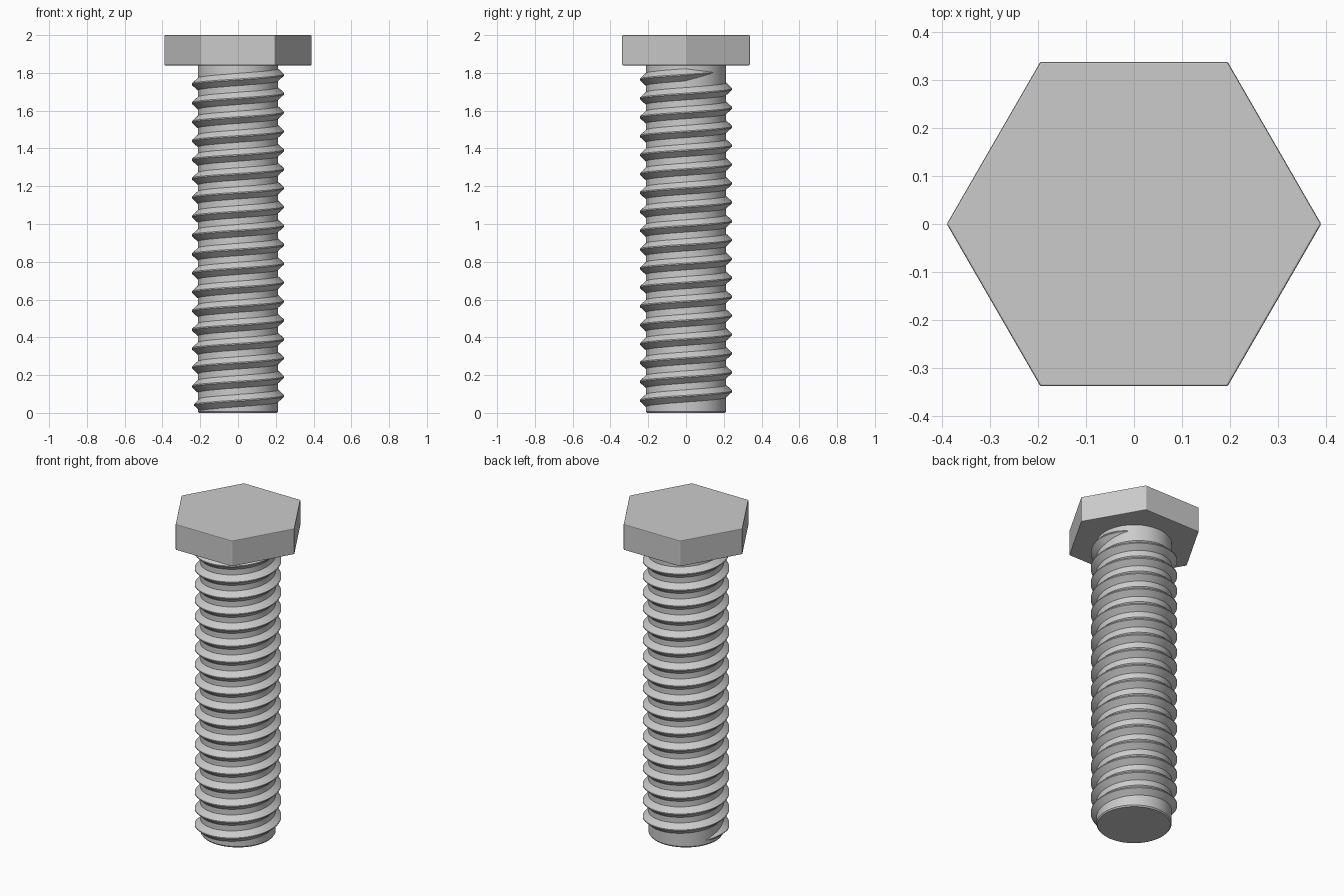
import bpy, bmesh, math

cube = bpy.data.objects.get("Cube")
if cube:
    bpy.data.objects.remove(cube, do_unlink=True)

HEAD_BASE, TOP = 1.84, 2.0
CORE, CREST, PITCH = 0.213, 0.245, 0.1
STEPS = 64


def add_object(name, bm):
    bmesh.ops.recalc_face_normals(bm, faces=bm.faces)
    mesh = bpy.data.meshes.new(name)
    bm.to_mesh(mesh)
    bm.free()
    obj = bpy.data.objects.new(name, mesh)
    bpy.context.collection.objects.link(obj)
    return obj


def smooth(obj, degrees):
    bpy.ops.object.select_all(action='DESELECT')
    obj.select_set(True)
    bpy.context.view_layer.objects.active = obj
    bpy.ops.object.shade_smooth_by_angle(angle=math.radians(degrees))


# Hexagonal head with corners on the x axis and softened edges
bm = bmesh.new()
ring = [bm.verts.new((0.39 * math.cos(i * math.tau / 6),
                      0.39 * math.sin(i * math.tau / 6), HEAD_BASE)) for i in range(6)]
base = bm.faces.new(ring)
top = bmesh.ops.extrude_face_region(bm, geom=[base], use_keep_orig=True)
bmesh.ops.translate(bm, vec=(0, 0, TOP - HEAD_BASE),
                    verts=[v for v in top["geom"] if isinstance(v, bmesh.types.BMVert)])
head = add_object("hex_head", bm)
bevel = head.modifiers.new("soft_edges", 'BEVEL')
bevel.width = 0.004
bevel.segments = 2

# Shank: lathed core with a slight chamfer at the tip
bm = bmesh.new()
profile = [(CORE - 0.006, 0), (CORE, 0.008), (CORE, HEAD_BASE + 0.02)]
rings = [[bm.verts.new((r * math.cos(i * math.tau / STEPS),
                        r * math.sin(i * math.tau / STEPS), z))
          for i in range(STEPS)] for r, z in profile]
for low, high in zip(rings, rings[1:]):
    for i in range(STEPS):
        j = (i + 1) % STEPS
        bm.faces.new((low[i], low[j], high[j], high[i]))
bm.faces.new(rings[0])
bm.faces.new(rings[-1])
smooth(add_object("shank_core", bm), 30)

# Right-handed thread: V section swept up a helix, fading out at both ends
START, TURNS, FADE = math.pi * 0.8, 17.75, 10
HALF, INNER = 0.04, CORE - 0.008
bm = bmesh.new()
count = int(TURNS * STEPS)
sections = []
for i in range(count + 1):
    angle = START + i * math.tau / STEPS
    z = 0.04 + (angle - math.pi) / math.tau * PITCH
    grow = min(1, i / FADE, (count - i) / FADE)
    crest = INNER + (CREST - INNER) * max(grow, 0.02)
    half = HALF * max(grow, 0.02)
    shape = [(INNER, -half), (crest, -0.003 * grow - 0.0001),
             (crest, 0.003 * grow + 0.0001), (INNER, half)]
    sections.append([bm.verts.new((r * math.cos(angle), r * math.sin(angle), z + dz))
                     for r, dz in shape])
for a, b in zip(sections, sections[1:]):
    for k in range(4):
        n = (k + 1) % 4
        bm.faces.new((a[k], b[k], b[n], a[n]))
bm.faces.new(sections[0])
bm.faces.new(sections[-1])
smooth(add_object("helical_thread", bm), 25)
